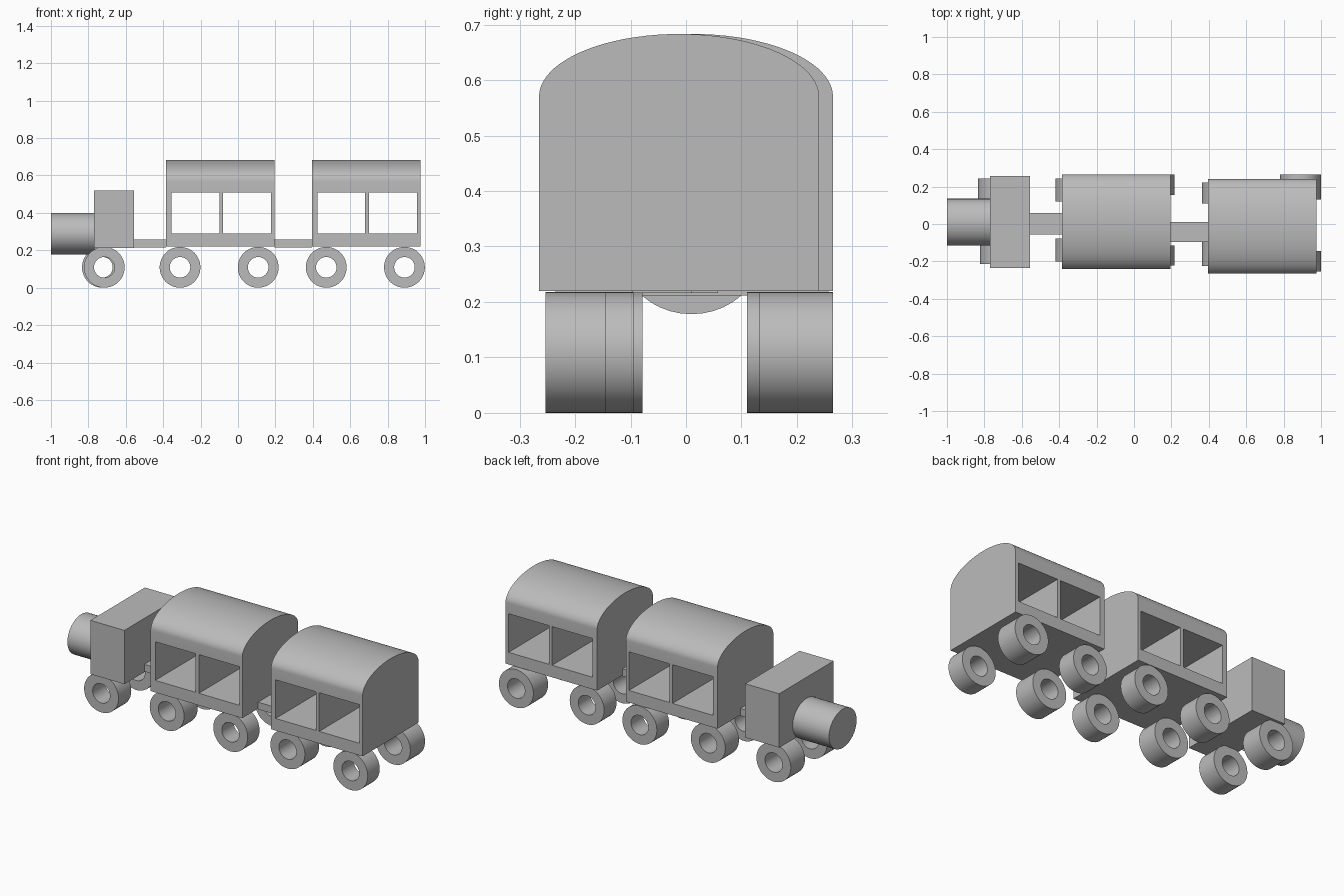
import bpy, bmesh
from math import cos, sin, pi, radians
from mathutils import Vector

if "Cube" in bpy.data.objects:
    bpy.data.objects.remove(bpy.data.objects["Cube"])

grey = bpy.data.materials.new("plain_grey")
grey.use_nodes = True
grey.diffuse_color = (0.5, 0.5, 0.5, 1)
grey.node_tree.nodes["Principled BSDF"].inputs["Base Color"].default_value = (0.5, 0.5, 0.5, 1)


def finish(name, bm):
    bmesh.ops.recalc_face_normals(bm, faces=bm.faces)
    mesh = bpy.data.meshes.new(name)
    bm.to_mesh(mesh)
    bm.free()
    mesh.materials.append(grey)
    ob = bpy.data.objects.new(name, mesh)
    bpy.context.collection.objects.link(ob)
    return ob


def smooth(ob):
    bpy.ops.object.select_all(action="DESELECT")
    ob.select_set(True)
    bpy.context.view_layer.objects.active = ob
    bpy.ops.object.shade_smooth_by_angle(angle=radians(35))


def prism(name, points, offset):
    """Extrude a closed outline along an offset."""
    bm = bmesh.new()
    face = bm.faces.new([bm.verts.new(p) for p in points])
    ext = bmesh.ops.extrude_face_region(bm, geom=[face], use_keep_orig=True)
    verts = [g for g in ext["geom"] if isinstance(g, bmesh.types.BMVert)]
    bmesh.ops.translate(bm, verts=verts, vec=Vector(offset))
    return finish(name, bm)


def box(name, x0, x1, y0, y1, z0, z1):
    return prism(name, [(x0, y0, z0), (x1, y0, z0), (x1, y1, z0), (x0, y1, z0)],
                 (0, 0, z1 - z0))


def wheel(name, x, y0, y1, r=0.109, hole=0.055, n=48):
    """Wide ring wheel with an open hub."""
    bm = bmesh.new()
    section = [(r, y0), (r, y1), (hole, y1), (hole, y0)]
    rings = [[bm.verts.new((x + q * cos(2 * pi * i / n), y, r + q * sin(2 * pi * i / n)))
              for q, y in section] for i in range(n)]
    for i, a in enumerate(rings):
        b = rings[(i + 1) % n]
        for j in range(4):
            k = (j + 1) % 4
            bm.faces.new((a[j], a[k], b[k], b[j]))
    smooth(finish(name, bm))


def carriage(name, x0, yc):
    """Arched body with two window openings running right through."""
    length, half, low, spring, rise = 0.58, 0.2525, 0.22, 0.57, 0.113
    outline = [(x0, yc - half, low), (x0, yc + half, low)]
    outline += [(x0, yc + half * cos(pi * i / 40), spring + rise * sin(pi * i / 40))
                for i in range(41)]
    body = prism(name, outline, (length, 0, 0))
    for start in (0.029, 0.305):
        cutter = box("window_cutter", x0 + start, x0 + start + 0.256, -0.5, 0.5, 0.289, 0.51)
        cutter.hide_render = True
        mod = body.modifiers.new("window", "BOOLEAN")
        mod.operation, mod.solver, mod.object = "DIFFERENCE", "EXACT", cutter
        bpy.ops.object.select_all(action="DESELECT")
        body.select_set(True)
        bpy.context.view_layer.objects.active = body
        bpy.ops.object.modifier_apply(modifier=mod.name)
        bpy.data.objects.remove(cutter)
    smooth(body)


# Engine: boiler and cab
boiler = [(-1, 0.01 + 0.125 * cos(2 * pi * i / 40), 0.289 + 0.111 * sin(2 * pi * i / 40))
          for i in range(40)]
smooth(prism("boiler", boiler, (0.232, 0, 0)))
box("cab", -0.77, -0.555, -0.235, 0.257, 0.212, 0.52)

# Carriages and the bars between them
carriage("front_carriage", -0.385, 0.0125)
carriage("rear_carriage", 0.395, -0.0125)
box("front_coupling", -0.556, -0.384, -0.055, 0.058, 0.216, 0.257)
box("rear_coupling", 0.194, 0.396, -0.097, 0.011, 0.216, 0.257)

# Wheels: x and y range of each, right side then left side
axles = {
    "engine": [(-0.715, -0.215, -0.1), (-0.725, 0.115, 0.243)],
    "front_carriage_fore": [(-0.31, -0.2, -0.078), (-0.31, 0.12, 0.243)],
    "front_carriage_aft": [(0.108, -0.222, -0.115), (0.108, 0.155, 0.265)],
    "rear_carriage_fore": [(0.472, -0.225, -0.095), (0.472, 0.11, 0.222)],
    "rear_carriage_aft": [(0.89, -0.253, -0.145), (0.89, 0.132, 0.265)],
}
for axle, pair in axles.items():
    for side, spot in zip(("right", "left"), pair):
        wheel(f"{axle}_wheel_{side}", *spot)
